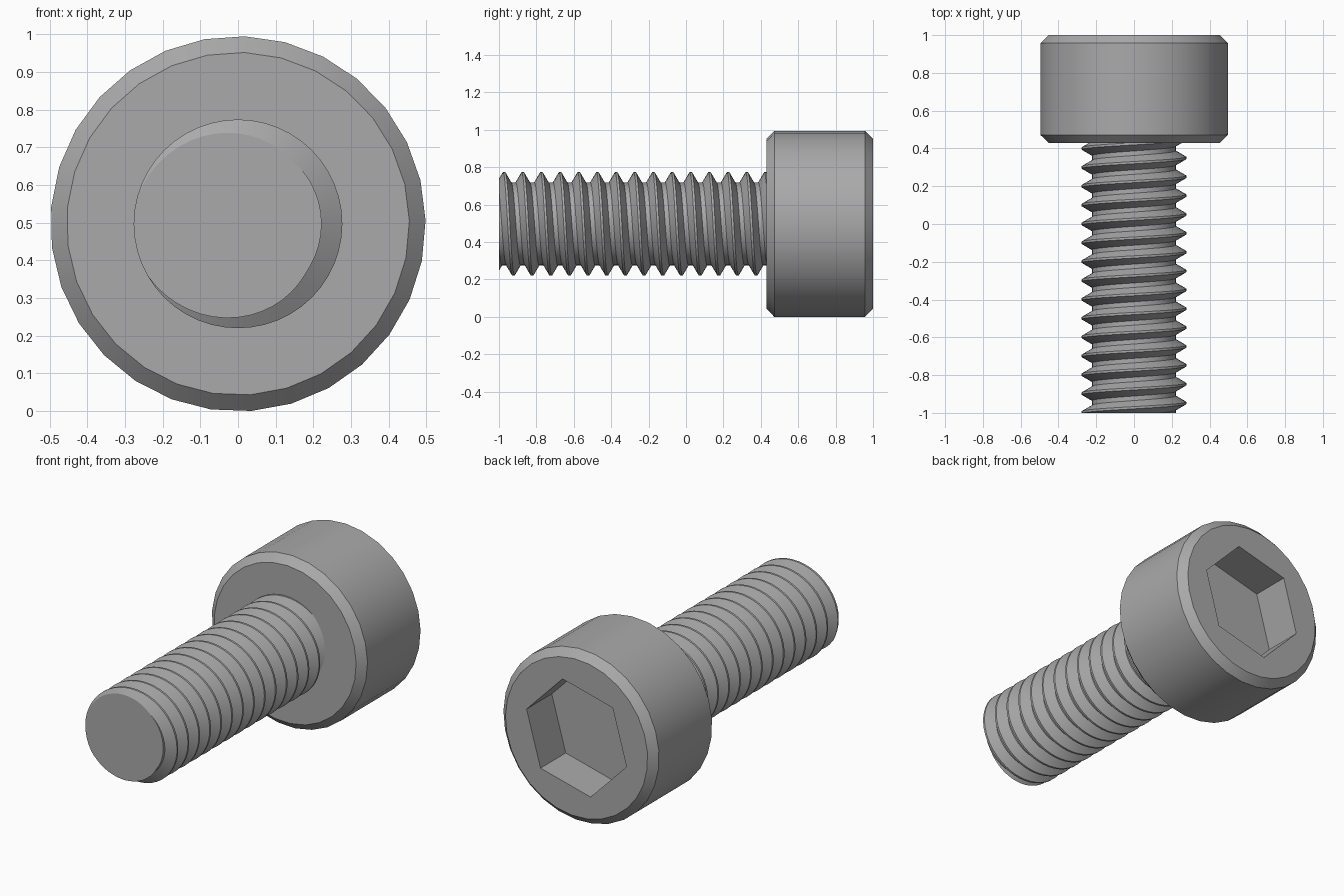
import bpy, bmesh, math

if "Cube" in bpy.data.objects:
    bpy.data.objects.remove(bpy.data.objects["Cube"])

CZ = 0.497            # height of the screw axis
grey = bpy.data.materials.new("steel_grey")
grey.diffuse_color = (0.40, 0.40, 0.40, 1)
grey.use_nodes = True
grey.node_tree.nodes["Principled BSDF"].inputs["Base Color"].default_value = grey.diffuse_color


def finish(bm, name, angle):
    bmesh.ops.recalc_face_normals(bm, faces=bm.faces)
    me = bpy.data.meshes.new(name)
    bm.to_mesh(me)
    bm.free()
    ob = bpy.data.objects.new(name, me)
    bpy.context.collection.objects.link(ob)
    me.materials.append(grey)
    bpy.ops.object.select_all(action='DESELECT')
    ob.select_set(True)
    bpy.context.view_layer.objects.active = ob
    bpy.ops.object.shade_smooth_by_angle(angle=math.radians(angle))


def ring(bm, r, y, n, start):
    pts = [math.radians(start) + 2 * math.pi * i / n for i in range(n)]
    return [bm.verts.new((r * math.cos(a), y, CZ + r * math.sin(a))) for a in pts]


def bridge(bm, a, b):
    n = len(a)
    for i in range(n):
        bm.faces.new((a[i], a[(i + 1) % n], b[(i + 1) % n], b[i]))


# Cylinder head: chamfered at both ends, with a hexagonal socket in the back
bm = bmesh.new()
rings = [ring(bm, r, y, 29, 1) for r, y in
         ((0.455, 0.43), (0.498, 0.472), (0.498, 0.957), (0.455, 1.0))]
bm.faces.new(rings[0])
for a, b in zip(rings, rings[1:]):
    bridge(bm, a, b)
hex_rim, hex_floor = (ring(bm, 0.33, y, 6, 14.3) for y in (1.0, 0.77))
bridge(bm, hex_rim, hex_floor)
bm.faces.new(hex_floor)
bm.edges.ensure_lookup_table()
rim_edges = [e for e in bm.edges if all(v.co.y > 0.999 for v in e.verts)]
bmesh.ops.triangle_fill(bm, edges=rim_edges, use_beauty=True)
finish(bm, "socket_head", 30)

# Threaded shank: right-handed helical ridge, trimmed flat at both ends
PITCH, CREST, ROOT = 0.0998, 0.277, 0.222
Y0, Y1, STEPS = -1.0, 0.44, 48
# offsets along one pitch (crest flat, flank, root flat, flank) and their radii
PROFILE = ((-0.06, CREST), (0.06, CREST), (0.38, ROOT), (0.62, ROOT), (0.94, CREST))


def radius(t):
    t = (t + 0.06) % 1 - 0.06
    for (t0, r0), (t1, r1) in zip(PROFILE, PROFILE[1:]):
        if t <= t1:
            return r0 + (r1 - r0) * (t - t0) / (t1 - t0)
    return CREST


bm = bmesh.new()
columns = []
for j in range(STEPS + 1):
    turn = j / STEPS
    a = 2 * math.pi * turn
    base = -0.773 + PITCH * (0.25 - turn)
    col = []
    for k in range(-5, 16):
        for t, _ in PROFILE[:4]:
            y = min(max(base + (k + t) * PITCH, Y0), Y1)
            r = radius((y - base) / PITCH)
            col.append(bm.verts.new((r * math.cos(a), y, CZ + r * math.sin(a))))
    columns.append(col)
for a, b in zip(columns, columns[1:]):
    for k in range(len(a) - 1):
        bm.faces.new((a[k], a[k + 1], b[k + 1], b[k]))
bmesh.ops.remove_doubles(bm, verts=bm.verts, dist=0.0001)

# Flat caps on both ends of the shank
for y in (Y0, Y1):
    cap = [v for v in bm.verts if abs(v.co.y - y) < 1e-5]
    cap.sort(key=lambda v: math.atan2(v.co.z - CZ, v.co.x))
    bm.faces.new(cap)
finish(bm, "threaded_shank", 30)
